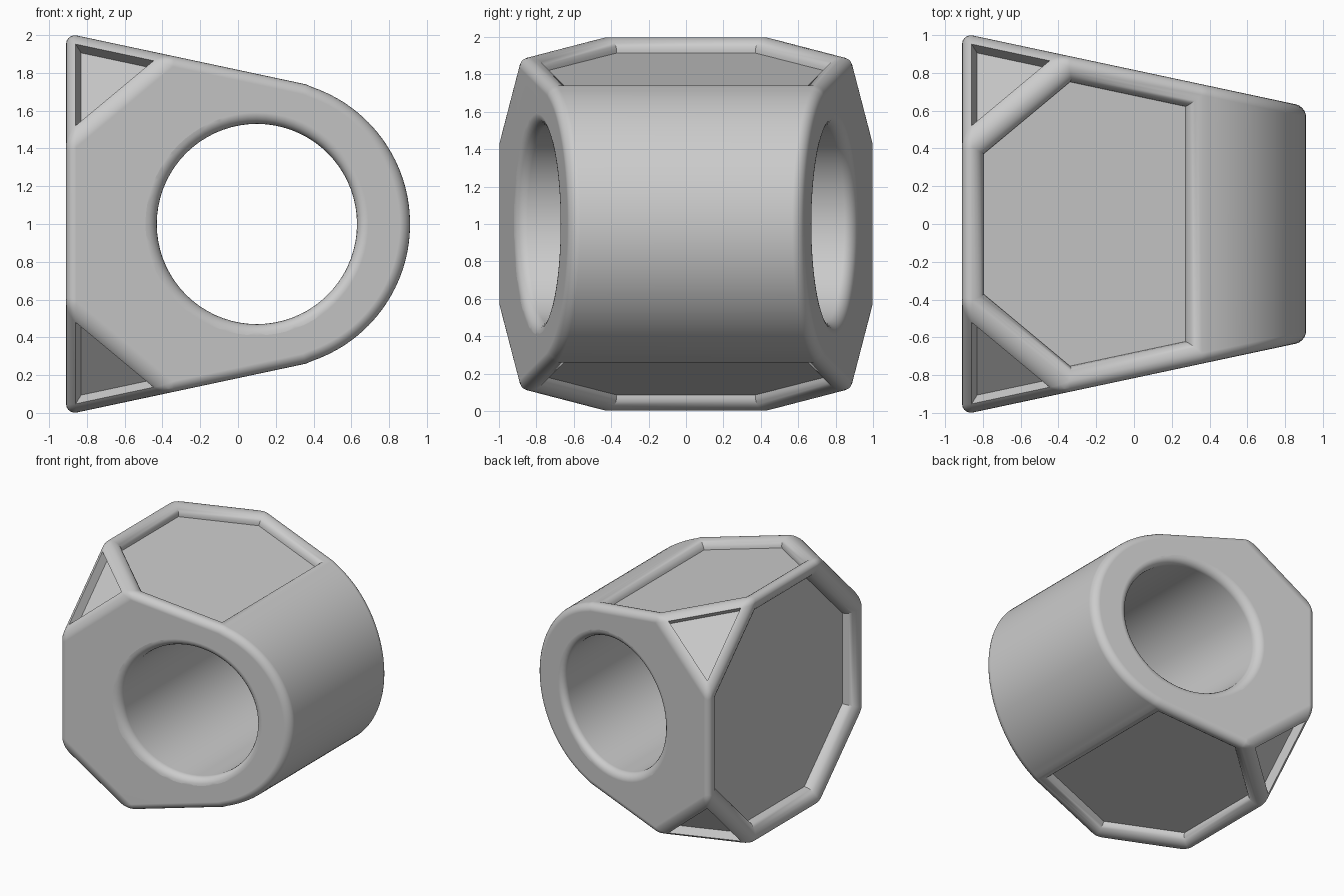
import bpy
import bmesh
import math
from mathutils import Vector

if "Cube" in bpy.data.objects:
    bpy.data.objects.remove(bpy.data.objects["Cube"])

BACK, SLOPE = -0.91, 0.213          # flat end and taper of the four walls
NOSE_X, NOSE_R = 0.145, 0.766       # rounded nose
PANEL_END = 0.36                    # where the flat top and bottom meet the nose
HOLE_X, HOLE_R, LIP = 0.1, 0.53, 0.06
EDGE = 0.055
CENTRE = Vector((0, 0, 1))


def wall(x):
    """Half height (and half width) of the tapered body at x."""
    return 0.816 - SLOPE * x


def cut(bm, point, normal):
    geom = bm.verts[:] + bm.edges[:] + bm.faces[:]
    res = bmesh.ops.bisect_plane(bm, geom=geom, plane_co=point, plane_no=normal,
                                 clear_outer=True)
    rim = [e for e in res["geom_cut"] if isinstance(e, bmesh.types.BMEdge)]
    bmesh.ops.edgeloop_fill(bm, edges=rim)


def panel(bm, normal):
    """Largest face looking along the normal."""
    n = Vector(normal).normalized()
    return max((f for f in bm.faces if f.normal.dot(n) > 0.995),
               key=lambda f: f.calc_area())


def sink(bm, face, width, depth, steps):
    """Recess a face behind a quarter-round rim."""
    arc = [(width * math.sin(a), depth * (1 - math.cos(a)))
           for a in (math.pi / 2 * k / steps for k in range(steps + 1))]
    for (w0, d0), (w1, d1) in zip(arc, arc[1:]):
        bmesh.ops.inset_individual(bm, faces=[face], thickness=w1 - w0,
                                   depth=d0 - d1, use_even_offset=True)


def make_object(name, bm):
    bmesh.ops.recalc_face_normals(bm, faces=bm.faces[:])
    mesh = bpy.data.meshes.new(name)
    bm.to_mesh(mesh)
    bm.free()
    obj = bpy.data.objects.new(name, mesh)
    bpy.context.collection.objects.link(obj)
    return obj


# Body: teardrop side profile, extruded across
bm = bmesh.new()
top = wall(PANEL_END)
profile = [(BACK, -wall(BACK)), (BACK, wall(BACK)), (PANEL_END, top)]
start = math.acos((PANEL_END - NOSE_X) / NOSE_R)
segments = 56
for i in range(1, segments):
    a = start - 2 * start * i / segments
    profile.append((NOSE_X + NOSE_R * math.cos(a), NOSE_R * math.sin(a)))
profile.append((PANEL_END, -top))
base = bm.faces.new([bm.verts.new((x, -1.2, z + 1)) for x, z in profile])
ext = bmesh.ops.extrude_face_region(bm, geom=[base])
bmesh.ops.translate(bm, vec=(0, 2.4, 0),
                    verts=[v for v in ext["geom"] if isinstance(v, bmesh.types.BMVert)])
bmesh.ops.recalc_face_normals(bm, faces=bm.faces[:])

# Tapered side walls and four clipped corners
signs = (-1, 1)
for s in signs:
    cut(bm, (0, s * wall(0), 1), (SLOPE, s, 0))
corners = [Vector((-0.62, sy, sz)) for sy in signs for sz in signs]
for n in corners:
    cut(bm, CENTRE + Vector((0, n.y, n.z)) * 1.003, n)
bmesh.ops.recalc_face_normals(bm, faces=bm.faces[:])

# Rounded outer edges
bm.normal_update()
sharp = [e for e in bm.edges if e.calc_face_angle(0) > math.radians(20)]
bmesh.ops.bevel(bm, geom=sharp, offset=EDGE, offset_type='OFFSET', segments=5,
                profile=0.5, affect='EDGES', clamp_overlap=False)
bm.normal_update()

# Recessed panels: rounded rim on the large ones, plain wall on the corners
sink(bm, panel(bm, (-1, 0, 0)), 0.095, 0.1, 6)
for s in signs:
    sink(bm, panel(bm, (SLOPE, 0, s)), 0.075, 0.07, 6)
for n in corners:
    sink(bm, panel(bm, n), 0.001, 0.07, 1)
body = make_object("body", bm)

# Bore cutter: a tube of rings that flares into a rounded lip at each wall
bm = bmesh.new()
stations = [(LIP, -LIP)]
for i in range(6):
    a = math.pi / 2 * i / 5
    stations.append((LIP * (1 - math.sin(a)), LIP * (1 - math.cos(a))))
rings = []
count = 72
for s, row in ((-1, stations), (1, stations[::-1])):
    for flare, drop in row:
        ring = []
        for k in range(count):
            a = math.tau * k / count
            x = HOLE_X + (HOLE_R + flare) * math.cos(a)
            z = 1 + (HOLE_R + flare) * math.sin(a)
            ring.append(bm.verts.new((x, s * (wall(x) - drop), z)))
        rings.append(ring)
for r, q in zip(rings, rings[1:]):
    for k in range(count):
        j = (k + 1) % count
        bm.faces.new((r[k], r[j], q[j], q[k]))
bm.faces.new(rings[0])
bm.faces.new(rings[-1])
cutter = make_object("bore_cutter", bm)
cutter.hide_render = True

# Cut the bore and drop the helper
bpy.ops.object.select_all(action='DESELECT')
bpy.context.view_layer.objects.active = body
body.select_set(True)
mod = body.modifiers.new("bore", 'BOOLEAN')
mod.operation = 'DIFFERENCE'
mod.solver = 'EXACT'
mod.object = cutter
bpy.ops.object.modifier_apply(modifier=mod.name)
bpy.data.objects.remove(cutter)

# Single plain grey
grey = bpy.data.materials.new("plain_grey")
grey.use_nodes = True
colour = (0.6, 0.6, 0.6, 1)
grey.diffuse_color = colour
grey.node_tree.nodes["Principled BSDF"].inputs["Base Color"].default_value = colour
body.data.materials.clear()
body.data.materials.append(grey)

# Smooth rounds with clean flat walls
bpy.ops.object.shade_smooth_by_angle(angle=math.radians(30))
flat = body.modifiers.new("flat_walls", 'WEIGHTED_NORMAL')
flat.keep_sharp = True
